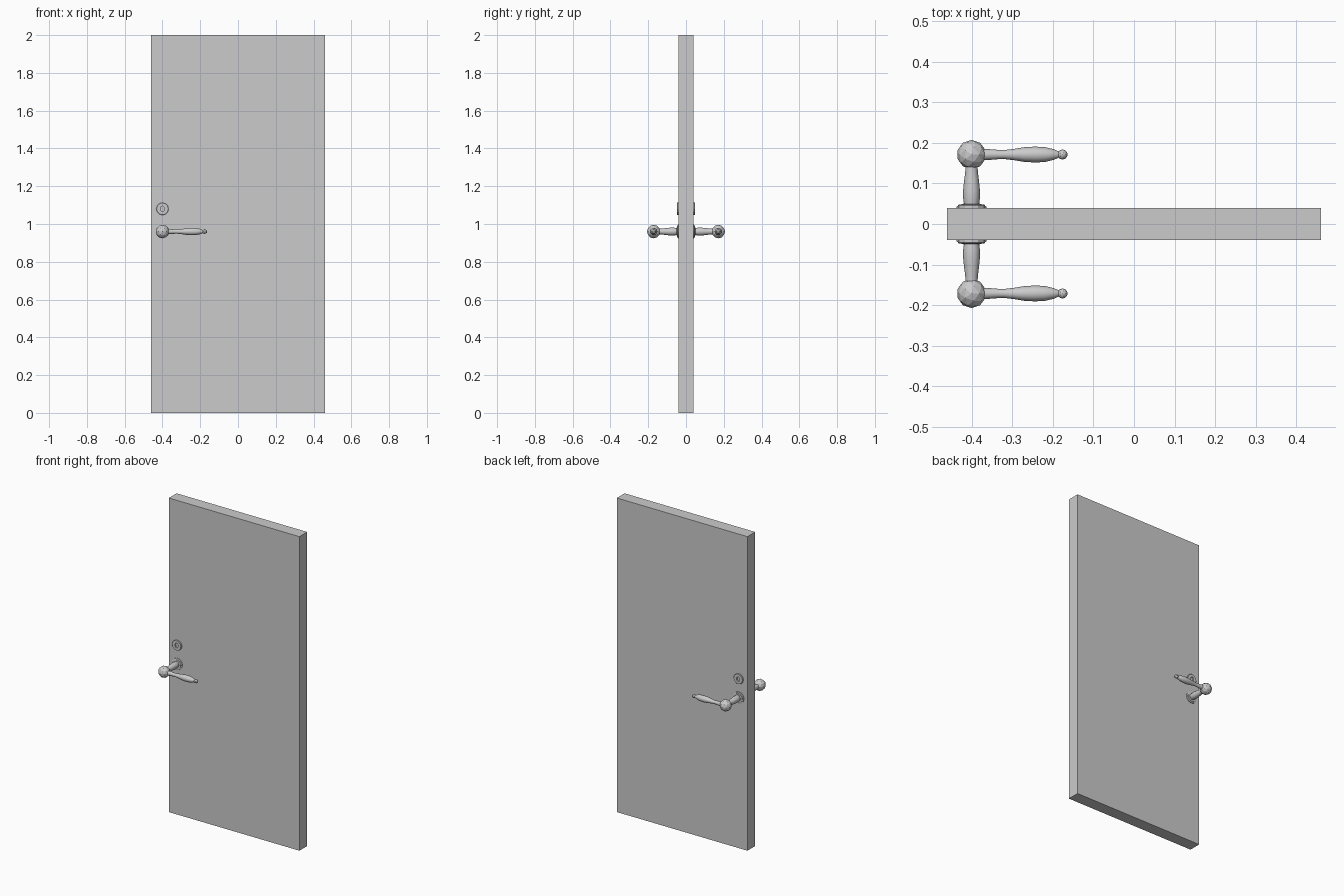
import bpy, bmesh, math
from mathutils import Vector

if "Cube" in bpy.data.objects:
    bpy.data.objects.remove(bpy.data.objects["Cube"])

X, Z = -0.40, 0.96          # handle axis on the door
FACE, BALL_Y = 0.039, 0.171  # door half thickness, lever distance


def finish(name, bm, smooth=False):
    """Turn a bmesh into an object mirrored to the other side of the door."""
    bmesh.ops.recalc_face_normals(bm, faces=bm.faces)
    mesh = bpy.data.meshes.new(name)
    bm.to_mesh(mesh)
    bm.free()
    obj = bpy.data.objects.new(name, mesh)
    bpy.context.collection.objects.link(obj)
    if smooth:
        bpy.context.view_layer.objects.active = obj
        obj.select_set(True)
        bpy.ops.object.shade_smooth_by_angle(angle=math.radians(35))
        obj.select_set(False)
    mirror = obj.modifiers.new("other_side", 'MIRROR')
    mirror.use_axis = (False, True, False)
    return obj


def turned(name, origin, axis, profile, sides=12, smooth=True):
    """Turned part: profile of (x/radial radius, vertical radius, distance along axis)."""
    bm = bmesh.new()
    axis, up = Vector(axis), Vector((0, 0, 1))
    side = up.cross(axis)
    rings = []
    for ru, rv, t in profile:
        ring = []
        for i in range(sides):
            a = 2 * math.pi * i / sides
            ring.append(bm.verts.new(Vector(origin) + axis * t
                                     + side * ru * math.cos(a) + up * rv * math.sin(a)))
        rings.append(ring)
    for a, b in zip(rings, rings[1:]):
        for i in range(sides):
            j = (i + 1) % sides
            bm.faces.new((a[i], a[j], b[j], b[i]))
    bm.faces.new(rings[0])
    bm.faces.new(rings[-1])
    return finish(name, bm, smooth)


def round_profile(points):
    return [(r, r, t) for r, t in points]


def ball(name, centre, radius):
    bm = bmesh.new()
    bmesh.ops.create_icosphere(bm, subdivisions=2, radius=radius)
    bmesh.ops.translate(bm, verts=bm.verts, vec=centre)
    return finish(name, bm)


# Door slab
bpy.ops.mesh.primitive_cube_add(size=1, location=(0, 0, 1))
door = bpy.context.object
door.name = "door_panel"
door.scale = (0.92, 2 * FACE, 2.0)

OUT = (0, -1, 0)

# Stepped rosette behind the handle
turned("handle_rosette", (X, 0, Z), OUT, round_profile([
    (0.037, 0.036), (0.037, 0.043), (0.030, 0.045), (0.030, 0.048),
    (0.021, 0.049), (0.021, 0.051)]))

# Spindle from the rosette to the ball
turned("handle_spindle", (X, 0, Z), OUT, round_profile([
    (0.018, 0.045), (0.0205, 0.062), (0.0210, 0.080), (0.0185, 0.105),
    (0.0155, 0.128), (0.0150, 0.145)]))

# Faceted ball joining spindle and lever
ball("handle_ball", (X, -BALL_Y, Z), 0.036)

# Lever grip and its end knob
turned("handle_lever", (X, -BALL_Y, Z), (1, 0, 0), round_profile([
    (0.0145, 0.025), (0.0135, 0.040), (0.0115, 0.065), (0.0110, 0.080),
    (0.0140, 0.105), (0.0180, 0.130), (0.0195, 0.155), (0.0185, 0.180),
    (0.0130, 0.203), (0.0070, 0.216)]))
ball("lever_end_knob", (X + 0.224, -BALL_Y, Z), 0.0125)

# Keyhole escutcheon with a recessed lozenge hole
turned("keyhole_escutcheon", (X, 0, 1.08), OUT, [
    (0.033, 0.033, 0.036), (0.033, 0.033, 0.046), (0.031, 0.031, 0.048),
    (0.011, 0.015, 0.048), (0.011, 0.015, 0.040)], smooth=False)
